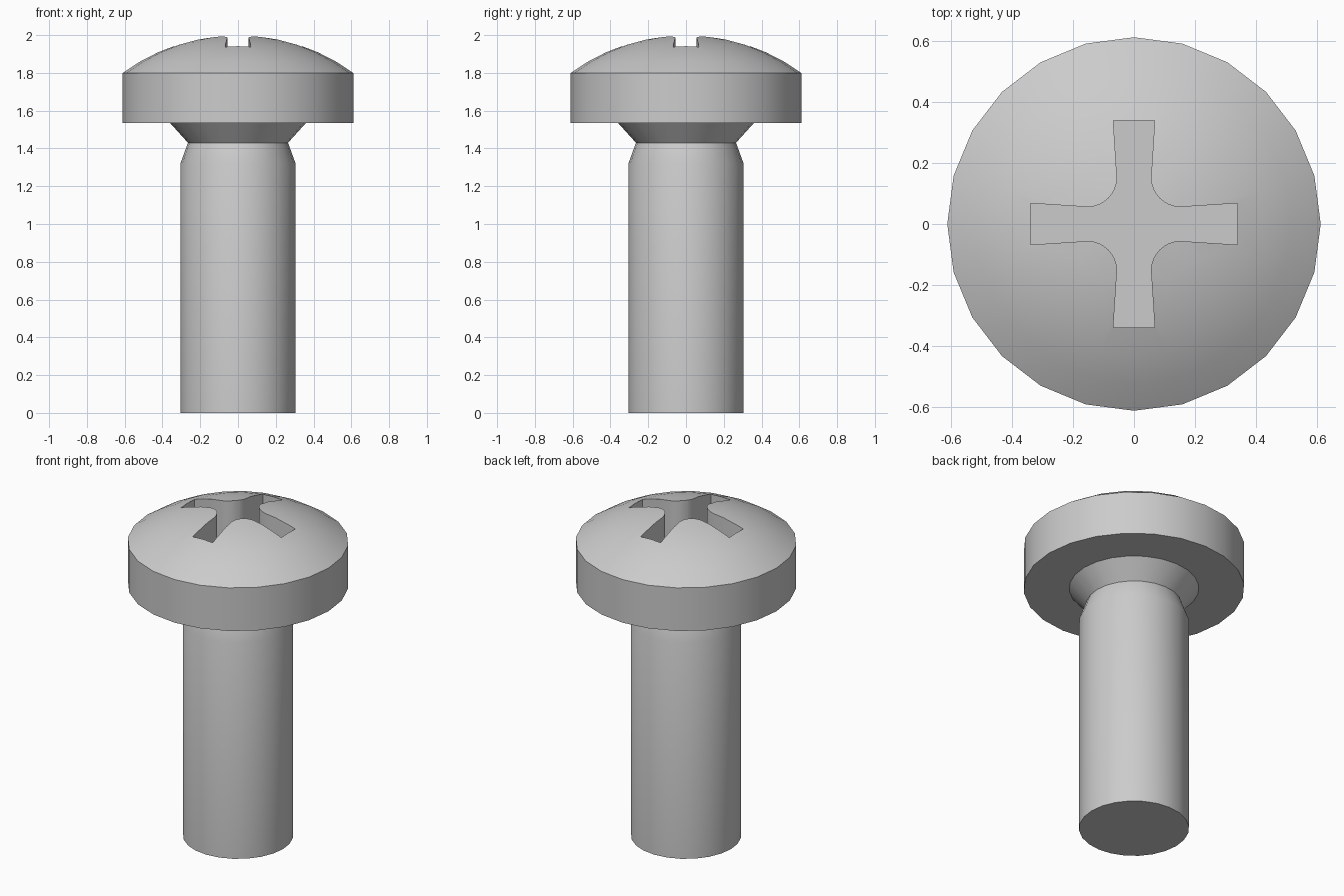
import bpy, bmesh, math

if "Cube" in bpy.data.objects:
    bpy.data.objects.remove(bpy.data.objects["Cube"])

SIDES = 24
steel = bpy.data.materials.new("light_grey_steel")
steel.diffuse_color = (0.6, 0.6, 0.6, 1)
steel.use_nodes = True
steel.node_tree.nodes["Principled BSDF"].inputs["Base Color"].default_value = steel.diffuse_color


def make(name, bm):
    bmesh.ops.remove_doubles(bm, verts=bm.verts, dist=1e-5)
    bmesh.ops.recalc_face_normals(bm, faces=bm.faces)
    me = bpy.data.meshes.new(name)
    bm.to_mesh(me)
    bm.free()
    ob = bpy.data.objects.new(name, me)
    bpy.context.collection.objects.link(ob)
    me.materials.append(steel)
    return ob


def lathe(name, profile):
    """Revolve (radius, z) points around the z axis."""
    bm = bmesh.new()
    vs = [bm.verts.new((r, 0, z)) for r, z in profile]
    es = [bm.edges.new(p) for p in zip(vs, vs[1:])]
    bmesh.ops.spin(bm, geom=vs + es, cent=(0, 0, 0), axis=(0, 0, 1),
                   angle=math.tau, steps=SIDES, use_merge=True)
    return make(name, bm)


def smooth(ob):
    bpy.ops.object.select_all(action='DESELECT')
    bpy.context.view_layer.objects.active = ob
    ob.select_set(True)
    bpy.ops.object.shade_smooth_by_angle(angle=math.radians(20))


# Shaft with tapered shoulder and flared neck
shaft = lathe("shaft", [(0, 0), (0.305, 0), (0.305, 1.32), (0.265, 1.43),
                        (0.36, 1.535), (0, 1.535)])

# Head: straight rim topped by a shallow spherical dome
R, EDGE, STEPS = 1.03, math.asin(0.612 / 1.03), 6
dome = [(R * math.sin(EDGE * i / STEPS), 2 - R + R * math.cos(EDGE * i / STEPS))
        for i in range(STEPS, -1, -1)]
head = lathe("head", [(0, 1.535), (0.612, 1.535)] + dome)

# Cross-shaped recess: flared arms joined by rounded inner corners
quarter = [(0.34, -0.068), (0.34, 0.068)]
for i in range(9):
    a = math.radians(265 - 80 * i / 8 - 0)
    quarter.append((0.155 + 0.1 * math.cos(a), 0.155 + 0.1 * math.sin(a)))
bm = bmesh.new()
outline = []
for k in range(4):
    c, s = math.cos(k * math.pi / 2), math.sin(k * math.pi / 2)
    outline += [bm.verts.new((x * c - y * s, x * s + y * c, 1.68)) for x, y in quarter]
floor = bm.faces.new(outline)
walls = bmesh.ops.extrude_face_region(bm, geom=[floor], use_keep_orig=True)
bmesh.ops.translate(bm, vec=(0, 0, 0.5),
                    verts=[v for v in walls["geom"] if isinstance(v, bmesh.types.BMVert)])
cutter = make("recess_cutter", bm)
cutter.hide_render = True

cut = head.modifiers.new("recess", 'BOOLEAN')
cut.operation = 'DIFFERENCE'
cut.solver = 'EXACT'
cut.object = cutter
bpy.context.view_layer.objects.active = head
bpy.ops.object.modifier_apply(modifier=cut.name)
bpy.data.objects.remove(cutter)

smooth(shaft)
smooth(head)
